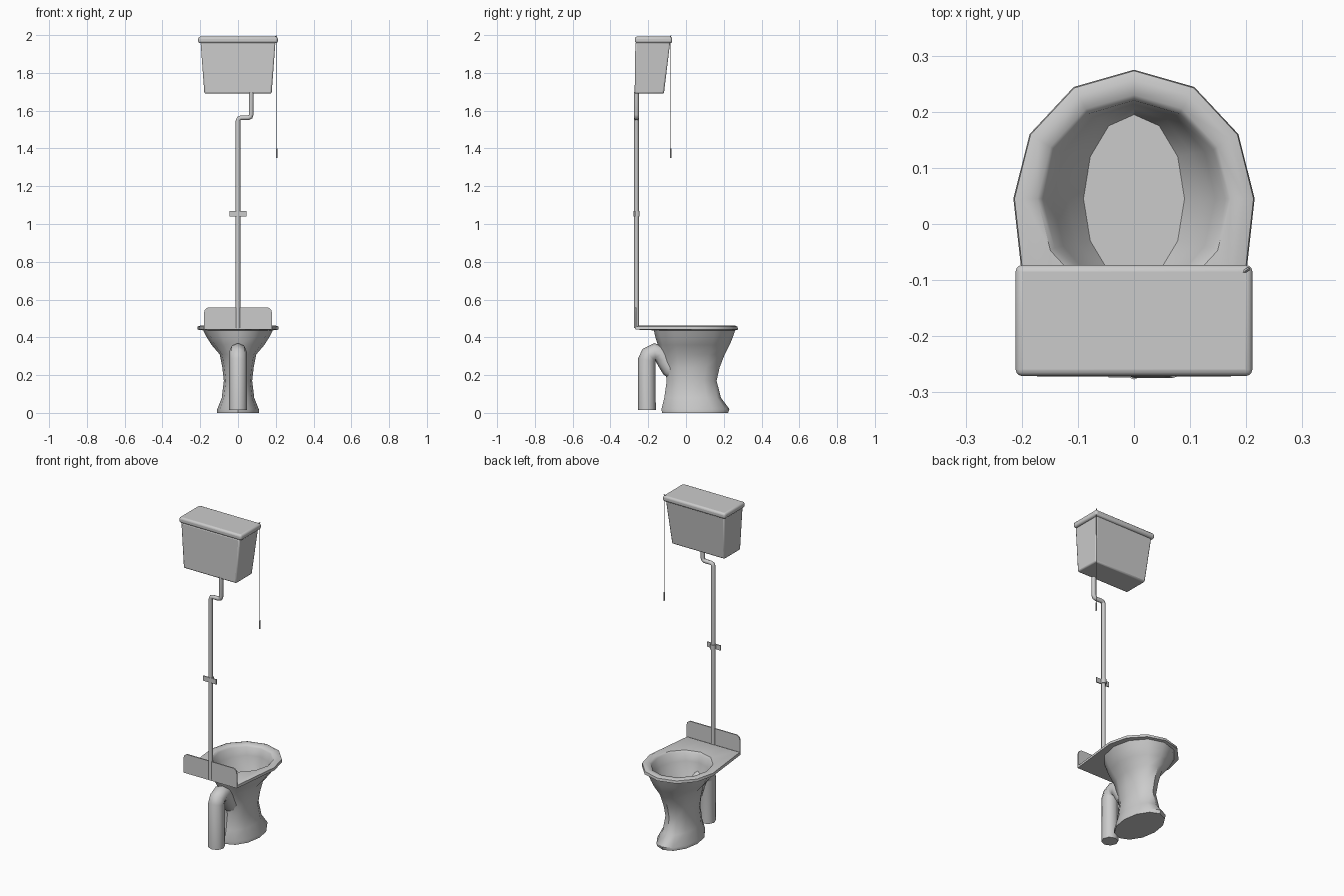
import bpy, bmesh, math

if "Cube" in bpy.data.objects:
    bpy.data.objects.remove(bpy.data.objects["Cube"])


def finish(name, bm, angle=40):
    bmesh.ops.recalc_face_normals(bm, faces=bm.faces)
    me = bpy.data.meshes.new(name)
    bm.to_mesh(me)
    bm.free()
    ob = bpy.data.objects.new(name, me)
    bpy.context.collection.objects.link(ob)
    smooth(ob, angle)
    return ob


def smooth(ob, angle):
    bpy.ops.object.select_all(action='DESELECT')
    ob.select_set(True)
    bpy.context.view_layer.objects.active = ob
    bpy.ops.object.shade_smooth_by_angle(angle=math.radians(angle))


def loft(name, rings, angle=40):
    bm = bmesh.new()
    loops = [[bm.verts.new(p) for p in r] for r in rings]
    n = len(loops[0])
    for a, b in zip(loops, loops[1:]):
        for i in range(n):
            j = (i + 1) % n
            bm.faces.new((a[i], a[j], b[j], b[i]))
    bm.faces.new(loops[0])
    bm.faces.new(loops[-1])
    return finish(name, bm, angle)


def tube(name, pts, radius, res=2):
    cu = bpy.data.curves.new(name, 'CURVE')
    cu.dimensions = '3D'
    cu.bevel_depth = radius
    cu.bevel_resolution = res
    cu.use_fill_caps = True
    sp = cu.splines.new('POLY')
    sp.points.add(len(pts) - 1)
    for p, co in zip(sp.points, pts):
        p.co = (*co, 1)
    ob = bpy.data.objects.new(name, cu)
    bpy.context.collection.objects.link(ob)
    bpy.ops.object.select_all(action='DESELECT')
    ob.select_set(True)
    bpy.context.view_layer.objects.active = ob
    bpy.ops.object.convert(target='MESH')
    smooth(bpy.context.object, 50)


def rect(x, y0, y1, z):
    return [(-x, y0, z), (x, y0, z), (x, y1, z), (-x, y1, z)]


def bevel(ob, width, segments=2):
    m = ob.modifiers.new('bevel', 'BEVEL')
    m.width, m.segments = width, segments


def ellipse(z, cy, rx, ry):
    return [(rx * math.sin(k * math.pi / 6), cy + ry * math.cos(k * math.pi / 6), z)
            for k in range(12)]


def rim(z, inset):
    # ellipse at the sitting side, square shelf towards the wall
    pts = ellipse(z, 0.045, 0.215 - inset, 0.23 - inset)
    for k, x in zip(range(4, 9), (0.18, 0.09, 0, -0.09, -0.18)):
        pts[k] = (x * (1 - inset / 0.18), -0.268 + inset, z)
    return pts


# bowl, rim with shelf, and pedestal in one skin
loft('bowl', [
    ellipse(0.31, 0.045, 0.09, 0.15),
    ellipse(0.35, 0.045, 0.118, 0.161),
    ellipse(0.40, 0.045, 0.145, 0.169),
    ellipse(0.448, 0.045, 0.163, 0.175),
    ellipse(0.458, 0.045, 0.172, 0.185),
    rim(0.463, 0.018),
    rim(0.457, 0.002),
    rim(0.441, 0.0),
    ellipse(0.437, 0.045, 0.185, 0.215),
    ellipse(0.40, 0.043, 0.165, 0.205),
    ellipse(0.36, 0.041, 0.14, 0.19),
    ellipse(0.31, 0.037, 0.097, 0.168),
    ellipse(0.24, 0.033, 0.083, 0.145),
    ellipse(0.17, 0.03, 0.075, 0.132),
    ellipse(0.08, 0.035, 0.086, 0.15),
    ellipse(0.02, 0.05, 0.11, 0.18),
    ellipse(0.0, 0.048, 0.11, 0.175),
])

# upright splash plate with rounded top corners
half = [(0.18, 0.445), (0.18, 0.53), (0.175, 0.547), (0.16, 0.558)]
outline = half + [(-x, z) for x, z in reversed(half)]
loft('splash_plate', [[(x, y, z) for x, z in outline] for y in (-0.269, -0.262)])

# waste trap behind the pedestal
tube('waste_trap', [(0, y, z) for y, z in (
    (-0.207, 0.015), (-0.207, 0.28), (-0.196, 0.306), (-0.165, 0.322),
    (-0.132, 0.31), (-0.108, 0.275), (-0.085, 0.235), (-0.05, 0.21))], 0.047)

# flush pipe with its offset below the cistern
tube('flush_pipe', [(x, -0.262, z) for x, z in (
    (0.07, 1.70), (0.07, 1.58), (0.066, 1.567), (0.054, 1.562),
    (0.016, 1.562), (0.004, 1.558), (0, 1.546), (0, 0.45))], 0.0125)

# pipe bracket: wall tab and collar
loft('bracket_tab', [rect(0.045, -0.274, -0.268, z) for z in (1.04, 1.07)])
tube('bracket_collar', [(0, -0.261, 1.04), (0, -0.261, 1.07)], 0.016)

# cistern and lid
tank = loft('cistern', [rect(0.178, -0.272, -0.117, 1.69),
                        rect(0.198, -0.268, -0.084, 1.962)])
bevel(tank, 0.008)
lid = loft('cistern_lid', [rect(0.211, -0.271, -0.073, 1.957),
                           rect(0.211, -0.271, -0.073, 1.992)])
bevel(lid, 0.012, 3)

# pull chain with lever and handle
tube('pull_lever', [(0.19, -0.09, 1.985), (0.205, -0.079, 1.997)], 0.003, 0)
tube('pull_chain', [(0.205, -0.081, 1.999), (0.205, -0.081, 1.39)], 0.0018, 0)
tube('pull_handle', [(0.205, -0.081, 1.40), (0.205, -0.081, 1.35)], 0.0045, 1)
